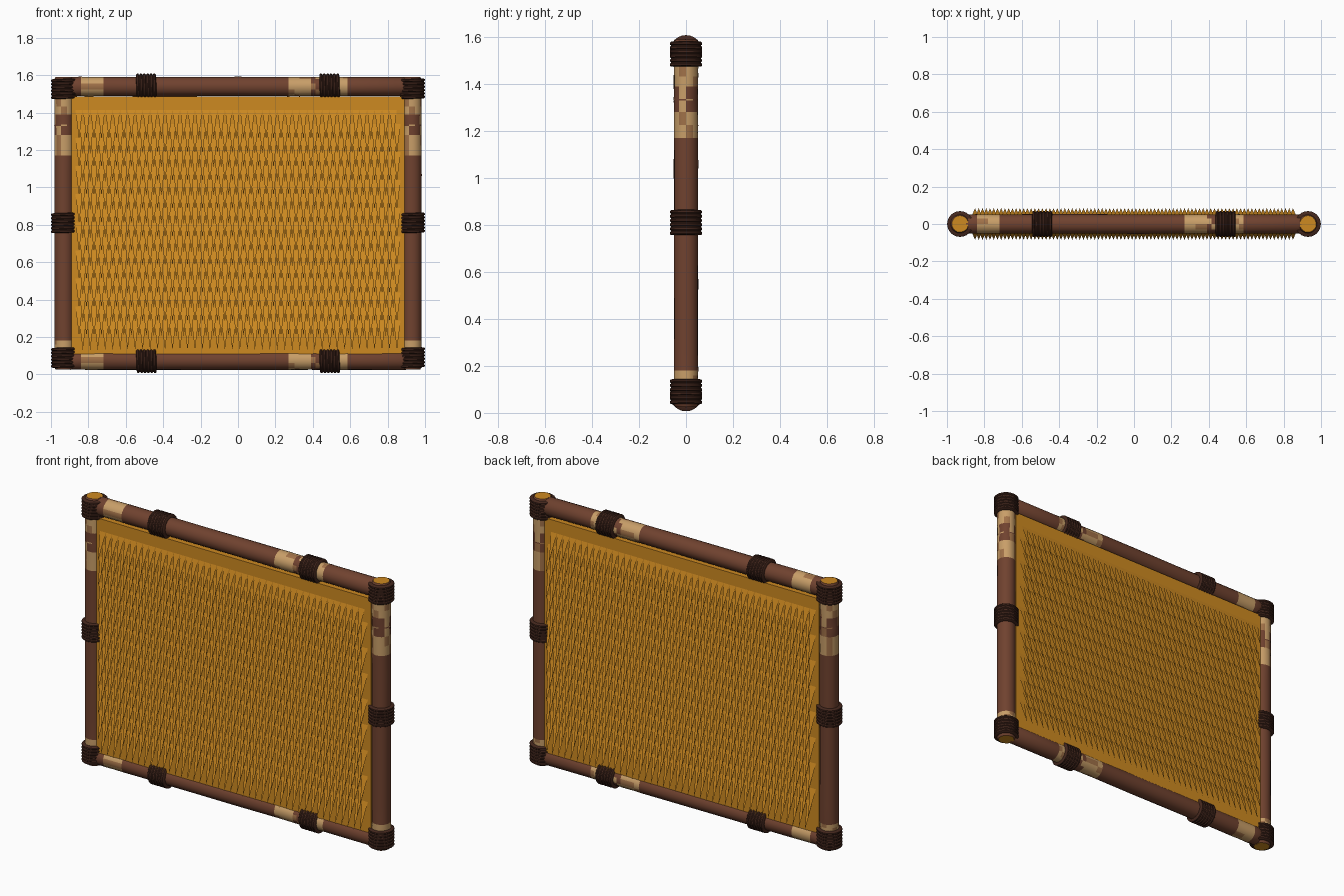
import bpy, math, random
from mathutils import Vector

if "Cube" in bpy.data.objects:
    bpy.data.objects.remove(bpy.data.objects["Cube"])
random.seed(4)

def material(name, rgb):
    m = bpy.data.materials.new(name)
    lin = [((c / 255 + 0.055) / 1.055) ** 2.4 for c in rgb]
    m.diffuse_color = (*lin, 1)
    m.use_nodes = True
    m.node_tree.nodes["Principled BSDF"].inputs["Base Color"].default_value = m.diffuse_color
    return m

BARK = material("brown bark", (112, 66, 47))
TAN = material("pale bare wood", (200, 158, 104))
MID = material("mid bare wood", (160, 113, 72))
ROPE = material("dark rope", (68, 39, 29))
STRAW = material("golden straw", (206, 138, 33))

def add_object(name, verts, faces, mats, indices=None):
    me = bpy.data.meshes.new(name)
    me.from_pydata(verts, [], faces)
    for m in mats:
        me.materials.append(m)
    if indices:
        me.polygons.foreach_set("material_index", indices)
    me.update()
    ob = bpy.data.objects.new(name, me)
    bpy.context.collection.objects.link(ob)
    return ob

def smooth(ob, angle):
    bpy.ops.object.select_all(action='DESELECT')
    ob.select_set(True)
    bpy.context.view_layer.objects.active = ob
    bpy.ops.object.shade_smooth_by_angle(angle=math.radians(angle))

def lathe(name, profile, centre, axis, mats, rule, segs=20, tilt=0.0, noise=0.0):
    """Revolve (position, radius) points around a z or x axis through centre."""
    verts, faces, idx = [], [], []
    c = Vector(centre)
    for t, r in profile:
        for s in range(segs):
            a = 2 * math.pi * s / segs
            rr = r + random.uniform(-noise, noise)
            u, v = rr * math.cos(a), rr * math.sin(a)
            w = t + tilt * u
            verts.append(c + (Vector((u, v, w)) if axis == 'z' else Vector((w, v, -u))))
    for i in range(len(profile) - 1):
        mid = (profile[i][0] + profile[i + 1][0]) / 2
        for s in range(segs):
            n = (s + 1) % segs
            faces.append((i * segs + s, i * segs + n, (i + 1) * segs + n, (i + 1) * segs + s))
            idx.append(rule(mid, s))
    last = (len(profile) - 1) * segs
    faces += [tuple(reversed(range(segs))), tuple(range(last, last + segs))]
    idx += [len(mats) - 1] * 2
    return add_object(name, verts, faces, mats, idx)

def zone_rule(zones):
    """Worn rings: each zone is (from, to, bark share, tan share)."""
    def rule(t, s):
        for lo, hi, bark, tan in zones:
            if lo < t < hi:
                k = (s // 2 * 37 + int(t * 50) * 13) % 10 / 10
                return 0 if k < bark else 1 if k < bark + tan else 2
        return 0
    return rule

def log(name, lo, hi, zones, centre, axis):
    cuts = {lo, hi}
    for a, b, *_ in zones:
        cuts |= {a, (a + b) / 2, b}
    cuts |= {lo + (hi - lo) * k / 6 for k in range(1, 6)}
    ts = sorted(cuts)
    prof = [(lo, 0.044)] + [(t, 0.0515) for t in [lo + 0.012] + ts[1:-1] + [hi - 0.012]] + [(hi, 0.044)]
    ob = lathe(name, prof, centre, axis, [BARK, TAN, MID, STRAW], zone_rule(zones), noise=0.001)
    smooth(ob, 40)

def wrap(name, centre, axis, tilt):
    coils, width = 6, 0.108
    step = width / coils
    prof = [(-width / 2, 0.046)]
    for k in range(coils):
        t = -width / 2 + k * step
        prof += [(t + step * 0.08, 0.064), (t + step * 0.3, 0.069), (t + step * 0.7, 0.069), (t + step * 0.92, 0.064)]
    prof.append((width / 2, 0.046))
    ob = lathe(name, prof, centre, axis, [ROPE], lambda t, s: 0, segs=24, tilt=tilt)
    smooth(ob, 35)

# Upright posts with straw-coloured cut ends, and their rope bindings
post_zones = [(0.14, 0.18, 0.0, 0.8), (1.17, 1.28, 0.0, 0.7),
              (1.28, 1.39, 0.7, 0.2), (1.39, 1.475, 0.0, 0.7)]
for side, x in (("left", -0.93), ("right", 0.93)):
    log(f"{side}_post", 0.025, 1.59, post_zones, (x, 0, 0), 'z')
    for part, z in (("bottom", 0.09), ("middle", 0.81), ("top", 1.527)):
        wrap(f"{side}_{part}_binding", (x, 0, z), 'z', 0.03)

# Horizontal rails with their rope bindings
rail_zones = [(-0.84, -0.72, 0.0, 0.75), (0.27, 0.39, 0.0, 0.75),
              (0.39, 0.44, 0.7, 0.2), (0.54, 0.585, 0.0, 0.8)]
for part, z in (("bottom", 0.076), ("top", 1.539)):
    log(f"{part}_rail", -0.91, 0.91, rail_zones, (0, 0, z), 'x')
    for side, x in (("left", -0.49), ("right", 0.49)):
        wrap(f"{part}_rail_{side}_binding", (x, 0, z), 'x', 0.03)

# Backing panel
bpy.ops.mesh.primitive_cube_add(size=1, location=(0, 0, 0.795))
panel = bpy.context.object
panel.name = "straw_panel"
panel.scale = (1.78, 0.076, 1.38)
panel.data.materials.append(STRAW)

# Rows of pointed straw tips hanging outward on both faces
PITCH, LENGTH, ROWS = 0.04, 0.165, 16
for side, d in (("front", -1), ("back", 1)):
    verts, faces = [], []
    for row in range(ROWS):
        z = 1.42 - row * 0.075
        shift = PITCH / 2 * (row % 2)
        for k in range(43):
            x = -0.87 + shift + k * PITCH
            n = len(verts)
            verts += [(x, d * 0.036, z), (x + PITCH, d * 0.036, z), (x + PITCH / 2, d * 0.085, z - LENGTH)]
            faces.append((n, n + 2, n + 1) if d < 0 else (n, n + 1, n + 2))
    add_object(f"{side}_straw_tips", verts, faces, [STRAW])
